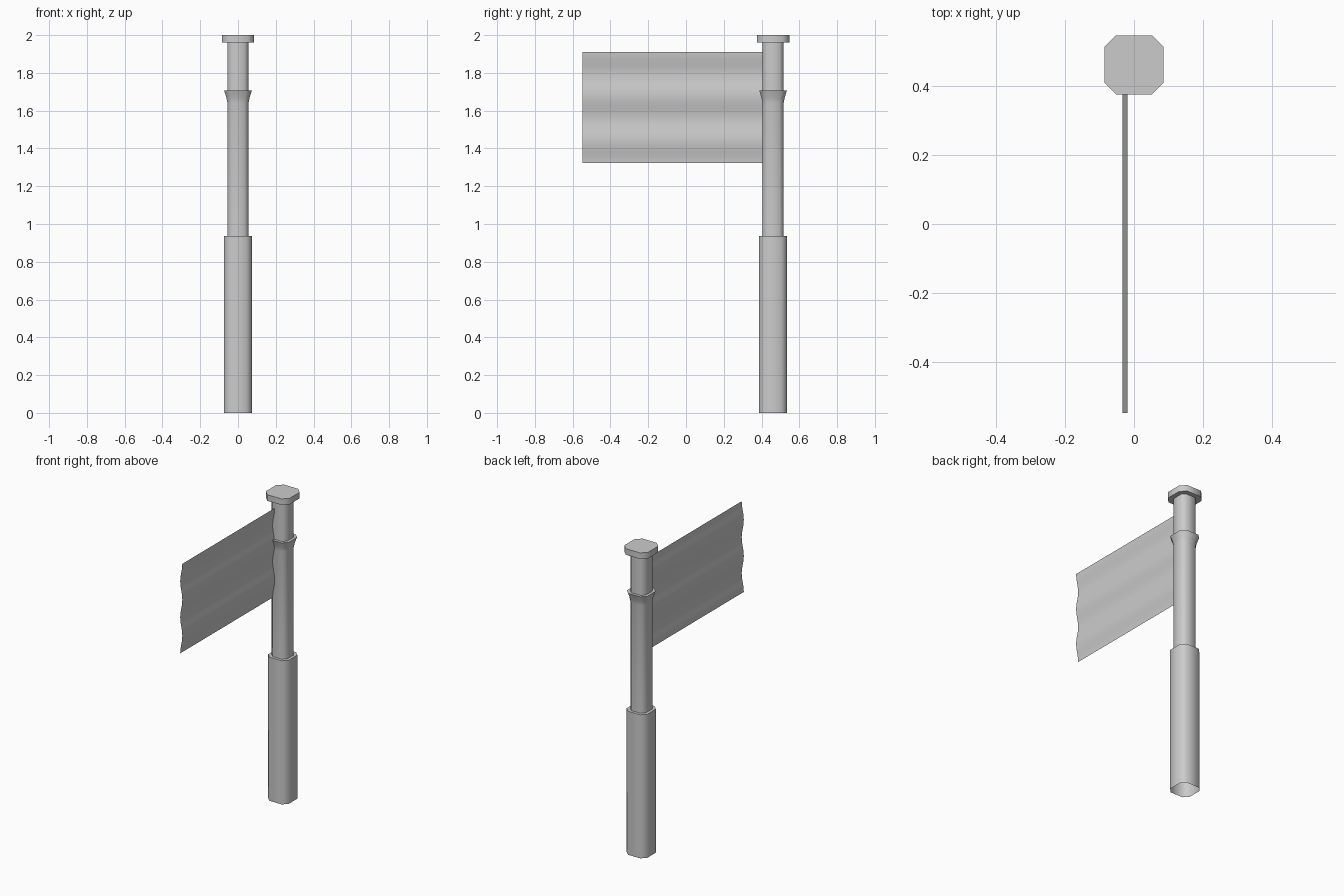
import bpy, math

cube = bpy.data.objects.get("Cube")
if cube:
    bpy.data.objects.remove(cube, do_unlink=True)

grey = bpy.data.materials.new("light_grey")
grey.use_nodes = True
grey.diffuse_color = (0.6, 0.6, 0.6, 1)
grey.node_tree.nodes["Principled BSDF"].inputs["Base Color"].default_value = (0.6, 0.6, 0.6, 1)

POLE_Y = 0.461
CORNER = 0.6  # flat half-length as a share of the half-width


def add_mesh(name, verts, faces):
    mesh = bpy.data.meshes.new(name)
    mesh.from_pydata(verts, [], faces)
    mesh.materials.append(grey)
    obj = bpy.data.objects.new(name, mesh)
    bpy.context.collection.objects.link(obj)
    bpy.ops.object.select_all(action='DESELECT')
    obj.select_set(True)
    bpy.context.view_layer.objects.active = obj
    bpy.ops.object.shade_smooth_by_angle(angle=math.radians(50))
    return obj


def octagon(r, z):
    c = r * CORNER
    pts = [(r, -c), (r, c), (c, r), (-c, r), (-r, c), (-r, -c), (-c, -r), (c, -r)]
    return [(x, y + POLE_Y, z) for x, y in pts]


def loft(name, profile, close_top=False):
    """Stack chamfered squares along a (half-width, height) profile."""
    verts = [v for r, z in profile for v in octagon(r, z)]
    faces = []
    for ring in range(len(profile) - 1):
        a, b = ring * 8, ring * 8 + 8
        faces += [(a + i, a + (i + 1) % 8, b + (i + 1) % 8, b + i) for i in range(8)]
    if close_top:
        last = len(verts) - 8
        faces.append(tuple(range(last, last + 8)))
    return add_mesh(name, verts, faces)


# Hollow lower sleeve with a ledge, then the slimmer shaft with a flared collar
loft("base_sleeve", [(0.074, 0), (0.074, 0.937), (0.056, 0.937)])
loft("shaft", [(0.056, 0.937), (0.056, 1.64), (0.061, 1.668), (0.073, 1.706),
               (0.056, 1.706), (0.056, 1.96)])
loft("cap", [(0.056, 1.96), (0.086, 1.96), (0.086, 2.0)], close_top=True)

# Thin flag sheet, rippled along its height
STEPS = 30
verts, faces = [], []
for i in range(STEPS + 1):
    t = i / STEPS
    x = -0.026 + 0.0075 * math.cos(5 * math.pi * t)
    z = 1.91 - 0.588 * t
    verts += [(x, -0.548, z), (x, 0.41, z)]
for i in range(STEPS):
    a = 2 * i
    faces.append((a, a + 2, a + 3, a + 1))
add_mesh("flag", verts, faces)
